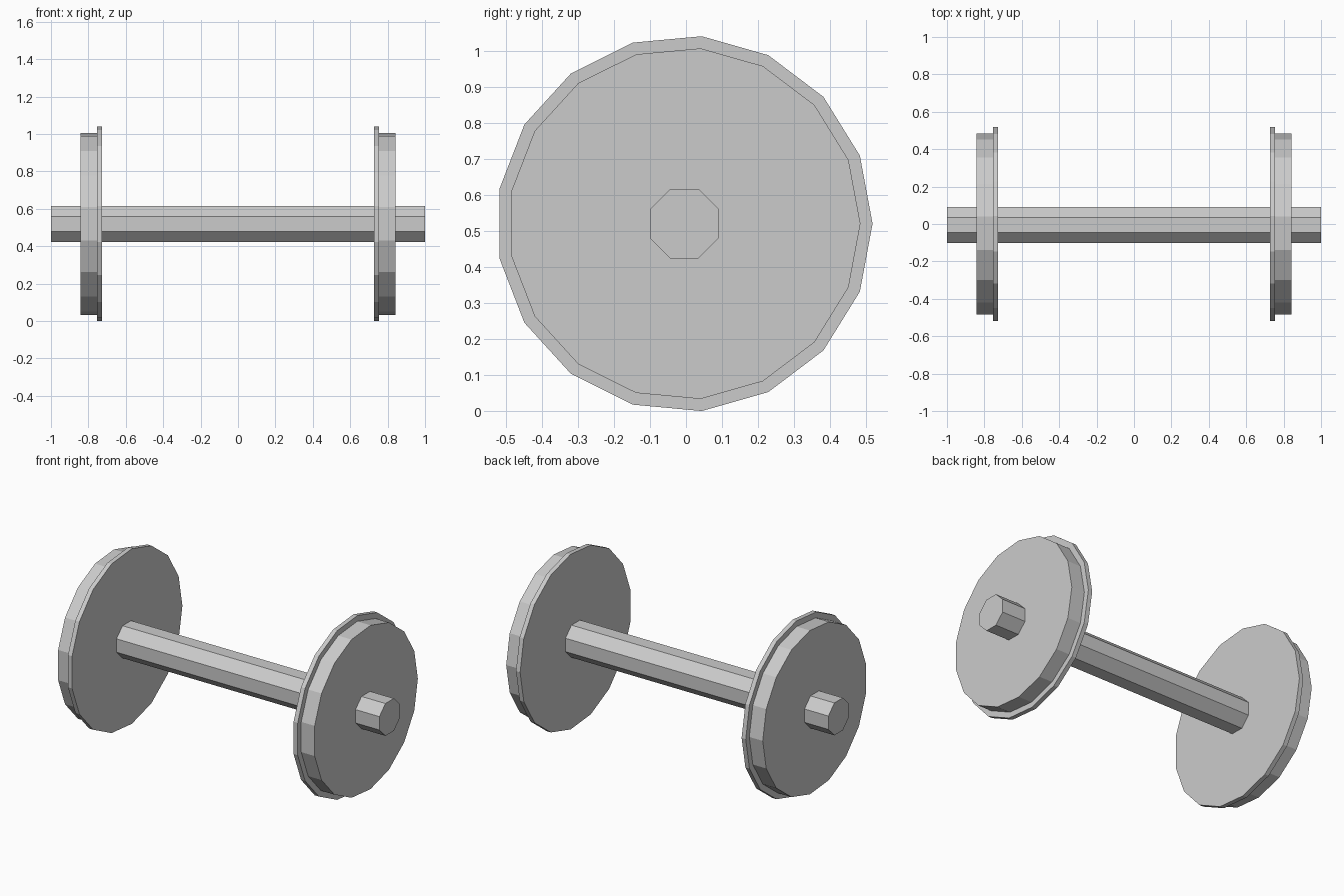
import bpy, bmesh
from math import cos, sin, pi

if "Cube" in bpy.data.objects:
    bpy.data.objects.remove(bpy.data.objects["Cube"])

CY, CZ = -0.0045, 0.52   # axis of rotation, parallel to x


def lathe(name, sides, profile, turn=0.0):
    """Flat-faced solid turned about the x axis from (x, radius) stations."""
    bm = bmesh.new()
    rings = []
    for x, r in profile:
        rings.append([bm.verts.new((x, CY + r * cos(turn + 2 * pi * i / sides),
                                    CZ + r * sin(turn + 2 * pi * i / sides)))
                      for i in range(sides)])
    for a, b in zip(rings, rings[1:]):
        for i in range(sides):
            j = (i + 1) % sides
            bm.faces.new((a[i], a[j], b[j], b[i]))
    bm.faces.new(rings[0])
    bm.faces.new(rings[-1])
    bmesh.ops.recalc_face_normals(bm, faces=bm.faces)
    mesh = bpy.data.meshes.new(name)
    bm.to_mesh(mesh)
    bm.free()
    obj = bpy.data.objects.new(name, mesh)
    bpy.context.collection.objects.link(obj)
    return obj


# Octagonal axle
lathe("axle", 8, [(-1, 0.104), (1, 0.104)], pi / 8)

# Wheels: inner flange stepping down to the outer tread
for side, label in ((-1, "left"), (1, "right")):
    lathe(label + "_wheel", 17,
          [(side * 0.728, 0.5222), (side * 0.755, 0.5222),
           (side * 0.755, 0.4885), (side * 0.843, 0.4885)])
